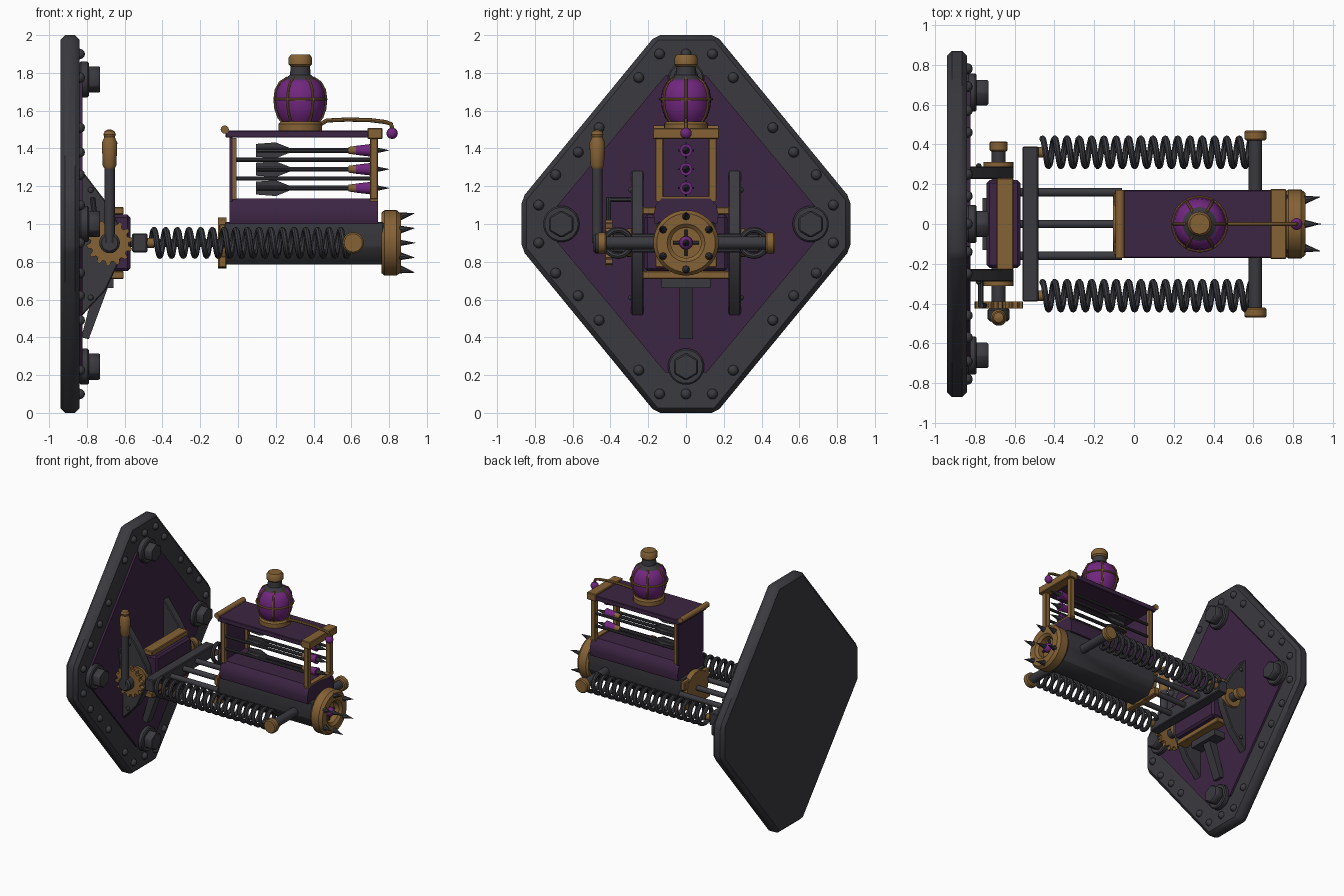
import bpy, bmesh, math
from mathutils import Vector

if "Cube" in bpy.data.objects:
    bpy.data.objects.remove(bpy.data.objects["Cube"])


def material(name, rgb):
    m = bpy.data.materials.new(name)
    m.diffuse_color = (*rgb, 1)
    m.use_nodes = True
    m.node_tree.nodes["Principled BSDF"].inputs["Base Color"].default_value = m.diffuse_color
    return m


IRON = material("dark iron", (0.042, 0.042, 0.05))
BRASS = material("brass", (0.235, 0.122, 0.036))
PLUM = material("dark plum", (0.046, 0.018, 0.056))
VIOLET = material("bright violet", (0.165, 0.02, 0.21))


def finish(name, bm, mat, bevel=0):
    bmesh.ops.recalc_face_normals(bm, faces=bm.faces)
    me = bpy.data.meshes.new(name)
    bm.to_mesh(me)
    bm.free()
    me.materials.append(mat)
    ob = bpy.data.objects.new(name, me)
    bpy.context.collection.objects.link(ob)
    if bevel:
        mod = ob.modifiers.new("bevel", 'BEVEL')
        mod.width, mod.segments = bevel, 1
    return ob


def place(axis, p, q, h):
    return {'x': (h, p, q), 'y': (p, h, q), 'z': (p, q, h)}[axis]


def prism(name, pts, axis, lo, hi, mat, bevel=0):
    bm = bmesh.new()
    a = [bm.verts.new(place(axis, *p, lo)) for p in pts]
    b = [bm.verts.new(place(axis, *p, hi)) for p in pts]
    bm.faces.new(a)
    bm.faces.new(b)
    for i in range(len(pts)):
        j = (i + 1) % len(pts)
        bm.faces.new((a[i], a[j], b[j], b[i]))
    return finish(name, bm, mat, bevel)


def box(name, x, y, z, mat, bevel=0):
    pts = [(x[0], y[0]), (x[1], y[0]), (x[1], y[1]), (x[0], y[1])]
    return prism(name, pts, 'z', *z, mat, bevel)


def rod(name, a, b, r, mat, r2=None, n=20, bevel=0):
    a, b = Vector(a), Vector(b)
    bm = bmesh.new()
    bmesh.ops.create_cone(bm, cap_ends=True, segments=n, radius1=r,
                          radius2=r if r2 is None else r2, depth=(b - a).length)
    rot = (b - a).to_track_quat('Z', 'Y')
    for v in bm.verts:
        v.co = rot @ v.co + (a + b) / 2
    return finish(name, bm, mat, bevel)


def ball(name, c, r, mat, n=16):
    bm = bmesh.new()
    bmesh.ops.create_uvsphere(bm, u_segments=n, v_segments=n // 2, radius=r)
    bmesh.ops.translate(bm, verts=bm.verts, vec=c)
    return finish(name, bm, mat)


def lathe(name, profile, axis, centre, mat, n=32, closed=False):
    # profile holds (radius, height along axis)
    bm = bmesh.new()
    rings = []
    for r, h in profile:
        ring = []
        for i in range(n):
            t = math.tau * i / n
            ring.append(bm.verts.new(Vector(place(axis, r * math.cos(t), r * math.sin(t), h)) + Vector(centre)))
        rings.append(ring)
    pairs = list(zip(rings, rings[1:])) + ([(rings[-1], rings[0])] if closed else [])
    for a, b in pairs:
        for i in range(n):
            j = (i + 1) % n
            bm.faces.new((a[i], a[j], b[j], b[i]))
    if not closed:
        bm.faces.new(rings[0])
        bm.faces.new(rings[-1])
    return finish(name, bm, mat)


def wire(name, pts, r, mat, cyclic=False):
    cu = bpy.data.curves.new(name, 'CURVE')
    cu.dimensions = '3D'
    cu.bevel_depth, cu.bevel_resolution, cu.use_fill_caps = r, 2, True
    sp = cu.splines.new('POLY')
    sp.points.add(len(pts) - 1)
    for p, co in zip(sp.points, pts):
        p.co = (*co, 1)
    sp.use_cyclic_u = cyclic
    cu.materials.append(mat)
    ob = bpy.data.objects.new(name, cu)
    bpy.context.collection.objects.link(ob)


def octagon(a, b, c, d):
    # elongated diamond about z = 1
    q = [(a, b), (c, d), (c, -d), (a, -b), (-a, -b), (-c, -d), (-c, d), (-a, b)]
    return [(y, 1 + z) for y, z in q]


# Wall plate with inlaid panel
prism("wall_plate", octagon(0.16, 1.0, 0.87, 0.135), 'x', -0.94, -0.838, IRON, 0.025)
prism("wall_panel", octagon(0.11, 0.785, 0.70, 0.075), 'x', -0.86, -0.822, PLUM)

# Rivets round the plate rim and four hex bolts
for s in (-1, 1):
    ball("rim_rivet", (-0.838, 0, 1 + s * 0.9), 0.028, IRON, 12)
    for y, z in ((0.14, 0.9), (0.25, 0.775), (0.46, 0.51), (0.57, 0.38), (0.69, 0.26), (0.78, 0.1)):
        for t in (-1, 1):
            ball("rim_rivet", (-0.838, t * y, 1 + s * z), 0.028, IRON, 12)
for y, z in ((0, 1.765), (0, 0.245), (0.66, 1), (-0.66, 1)):
    rod("bolt_washer", (-0.84, y, z), (-0.79, y, z), 0.096, IRON, n=32, bevel=0.008)
    rod("bolt_head", (-0.80, y, z), (-0.73, y, z), 0.074, IRON, n=6, bevel=0.008)

# Pivot brackets, collars and axle
AX, AZ = -0.68, 0.9
side = [(-0.83, 1.29), (-0.70, 1.12), (-0.62, 0.98), (-0.605, 0.9),
        (-0.62, 0.82), (-0.70, 0.65), (-0.83, 0.51)]
for s in (-1, 1):
    prism("pivot_bracket", side, 'y', s * 0.225, s * 0.29, IRON, 0.006)
    for z in (0.61, 1.18):
        ball("bracket_rivet", (-0.78, s * 0.29, z), 0.016, IRON, 10)
    rod("axle_collar", (AX, s * 0.28, AZ), (AX, s * 0.312, AZ), 0.075, BRASS)
rod("axle", (AX, -0.43, AZ), (AX, 0.38, AZ), 0.035, IRON)
rod("axle_cap", (AX, 0.365, AZ), (AX, 0.415, AZ), 0.045, BRASS, bevel=0.006)
prism("brace_strut", [(-0.83, 0.40), (-0.79, 0.39), (-0.69, 0.66), (-0.76, 0.66)], 'y', -0.036, 0.036, IRON)
box("brace_head", (-0.76, -0.66), (-0.13, 0.13), (0.66, 0.71), IRON)

# Pivot block with brass straps
box("pivot_block", (-0.74, -0.57), (-0.22, 0.22), (0.75, 1.05), PLUM, 0.015)
for z in (0.71, 1.05):
    box("pivot_strap", (-0.69, -0.605), (-0.23, 0.23), (z, z + 0.04), BRASS, 0.005)

# Ratchet gear, pawl and hand lever
teeth = []
for i in range(14):
    for f, r in ((0, 0.1), (0.2, 0.122), (0.5, 0.122), (0.7, 0.1)):
        t = math.tau * (i + f) / 14
        teeth.append((AX + r * math.cos(t), AZ + r * math.sin(t)))
prism("ratchet_gear", teeth, 'y', -0.425, -0.39, BRASS)
rod("pawl_pin", (-0.77, -0.42, 1.13), (-0.77, -0.26, 1.13), 0.014, IRON, n=10)
rod("pawl_arm", (-0.77, -0.41, 1.14), (-0.75, -0.41, 0.97), 0.014, IRON, n=10)
rod("lever_hub", (AX, -0.49, AZ), (AX, -0.42, AZ), 0.055, IRON, bevel=0.012)
rod("lever_arm", (AX, -0.47, AZ), (AX, -0.47, 1.32), 0.028, IRON)
lathe("lever_grip", [(0.028, 1.295), (0.036, 1.31), (0.041, 1.43), (0.03, 1.455), (0.028, 1.46),
                     (0.033, 1.475), (0.025, 1.492), (0.008, 1.5)], 'z', (AX, -0.47, 0), BRASS, 20)

# Cross plate and guide rods
box("cross_plate", (-0.56, -0.48), (-0.39, 0.39), (0.85, 0.95), IRON, 0.006)
for y in (-0.16, 0, 0.16):
    rod("guide_rod", (-0.58, y, AZ), (-0.06, y, AZ), 0.021, IRON)

# Coil springs and the bar that draws them
TURNS, STEP = 17, 16
for s in (-1, 1):
    coil = []
    for i in range(TURNS * STEP + 1):
        t = math.tau * i / STEP
        coil.append((-0.46 + 1.05 * i / (TURNS * STEP), s * 0.36 + 0.069 * math.cos(t), AZ + 0.069 * math.sin(t)))
    wire("coil_spring", coil, 0.016, IRON)
    rod("spring_anchor", (-0.49, s * 0.36, AZ), (-0.445, s * 0.36, AZ), 0.026, BRASS)
    rod("bar_knob", (0.61, s * 0.42, AZ), (0.61, s * 0.47, AZ), 0.056, BRASS, bevel=0.008)
rod("spring_bar", (0.61, -0.43, AZ), (0.61, 0.43, AZ), 0.034, IRON)

# Lower barrel housing and rear flange
hull = [(-0.15, 1.01), (-0.155, 0.88), (-0.09, 0.785), (0.09, 0.785), (0.155, 0.88), (0.15, 1.01)]
prism("barrel_housing", hull, 'x', -0.07, 0.77, IRON, 0.005)
lathe("rear_flange", [(0.135, -0.105), (0.135, -0.06)], 'x', (0, 0, AZ), BRASS)
box("flange_base", (-0.105, -0.06), (-0.165, 0.165), (0.77, 0.83), BRASS, 0.006)
box("flange_top", (-0.10, -0.065), (-0.16, 0.16), (0.93, 1.0), BRASS, 0.006)
saddle = [(-0.165, 1.0), (-0.172, 1.05), (-0.16, 1.10), (-0.13, 1.135),
          (0.13, 1.135), (0.16, 1.10), (0.172, 1.05), (0.165, 1.0)]
prism("magazine_saddle", saddle, 'x', -0.045, 0.74, PLUM)

# Spiked muzzle ring
lathe("muzzle_ring", [(0.08, 0.76), (0.16, 0.76), (0.173, 0.775), (0.173, 0.84), (0.155, 0.862),
                      (0.10, 0.862), (0.08, 0.845)], 'x', (0, 0, AZ), BRASS, 36, True)
lathe("muzzle_bore", [(0.085, 0.765), (0.085, 0.80)], 'x', (0, 0, AZ), BRASS)
for i in range(6):
    t = math.tau * i / 6
    y, z = 0.14 * math.sin(t), AZ + 0.14 * math.cos(t)
    rod("muzzle_spike", (0.855, y, z), (0.935, y * 1.12, AZ + (z - AZ) * 1.12), 0.022, IRON, 0.001, 8)
ball("loaded_dart_head", (0.82, 0, AZ), 0.036, VIOLET)
rod("loaded_dart_tip", (0.84, 0, AZ), (0.94, 0, AZ), 0.02, IRON, 0.001, 8)
for a, b in (((0, -0.07, 0), (0, 0.07, 0)), ((0, 0, -0.07), (0, 0, 0.07))):
    c = Vector((0.81, 0, AZ))
    rod("muzzle_cross", c + Vector(a), c + Vector(b), 0.009, IRON, n=8)

# Magazine frame: back wall, posts, rails and roof
box("magazine_back", (-0.045, -0.03), (-0.16, 0.16), (1.12, 1.46), PLUM)
box("magazine_roof", (-0.065, 0.70), (-0.17, 0.17), (1.457, 1.495), PLUM, 0.004)
box("roof_cap", (0.685, 0.765), (-0.176, 0.176), (1.45, 1.508), BRASS, 0.005)
box("front_sill", (0.70, 0.74), (-0.16, 0.16), (1.12, 1.145), BRASS)
rod("roof_roll", (-0.07, -0.172, 1.5), (-0.07, 0.172, 1.5), 0.022, BRASS, n=12)
for s in (-1, 1):
    box("front_post", (0.70, 0.74), sorted((s * 0.12, s * 0.162)), (1.13, 1.455), BRASS, 0.004)
    box("rear_post", (-0.03, -0.008), sorted((s * 0.13, s * 0.162)), (1.13, 1.455), BRASS)
    for z in (1.24, 1.34):
        rod("side_rail", (-0.02, s * 0.142, z), (0.71, s * 0.142, z), 0.011, IRON, n=10)

# Stacked darts
for z in (1.19, 1.29, 1.39):
    rod("dart_shaft", (0.1, 0, z), (0.6, 0, z), 0.013, IRON, n=10)
    fin = [(0.095, 0.034), (0.20, 0.042), (0.28, 0.01), (0.28, -0.01), (0.20, -0.042), (0.095, -0.034)]
    prism("dart_fin_upright", [(x, z + h) for x, h in fin], 'y', -0.005, 0.005, IRON)
    prism("dart_fin_flat", fin, 'z', z - 0.005, z + 0.005, IRON)
    rod("dart_collar", (0.585, 0, z), (0.63, 0, z), 0.018, BRASS, 0.024, 14)
    rod("dart_head", (0.625, 0, z), (0.71, 0, z), 0.024, VIOLET, 0.034, 16)
    rod("dart_tip", (0.71, 0, z), (0.80, 0, z), 0.02, IRON, 0.001, 8)

# Flask on the roof with a brass cage
BX = 0.33
bulb = [(0.085, 1.53), (0.112, 1.565), (0.128, 1.61), (0.133, 1.66), (0.126, 1.71), (0.104, 1.75), (0.065, 1.775)]
lathe("flask_base", [(0.116, 1.49), (0.116, 1.53), (0.105, 1.542)], 'z', (BX, 0, 0), BRASS)
lathe("flask_bulb", bulb, 'z', (BX, 0, 0), VIOLET)
lathe("flask_neck", [(0.085, 1.765), (0.055, 1.79), (0.05, 1.845)], 'z', (BX, 0, 0), IRON, 24)
lathe("flask_stopper", [(0.05, 1.833), (0.062, 1.845), (0.062, 1.88), (0.05, 1.897)], 'z', (BX, 0, 0), BRASS, 24)
wire("cage_ring", [(BX + 0.136 * math.cos(math.tau * i / 32), 0.136 * math.sin(math.tau * i / 32), 1.66)
                   for i in range(32)], 0.007, BRASS, True)
for k in range(6):
    c, s = math.cos(math.tau * k / 6), math.sin(math.tau * k / 6)
    wire("cage_rib", [(BX + (r + 0.003) * c, (r + 0.003) * s, z) for r, z in bulb], 0.007, BRASS)

# Feed pipe with a hanging drop
wire("feed_pipe", [(0.44, 0, 1.53), (0.47, 0, 1.548), (0.58, 0, 1.553), (0.70, 0, 1.55),
                   (0.78, 0, 1.54), (0.81, 0, 1.53), (0.818, 0, 1.5)], 0.011, BRASS)
ball("feed_drop", (0.816, 0, 1.48), 0.03, VIOLET)

# Turn wires into meshes and smooth the round parts
bpy.ops.object.select_all(action='SELECT')
bpy.context.view_layer.objects.active = bpy.data.objects["feed_pipe"]
bpy.ops.object.convert(target='MESH')
bpy.ops.object.select_all(action='SELECT')
bpy.ops.object.shade_smooth_by_angle(angle=math.radians(35))
